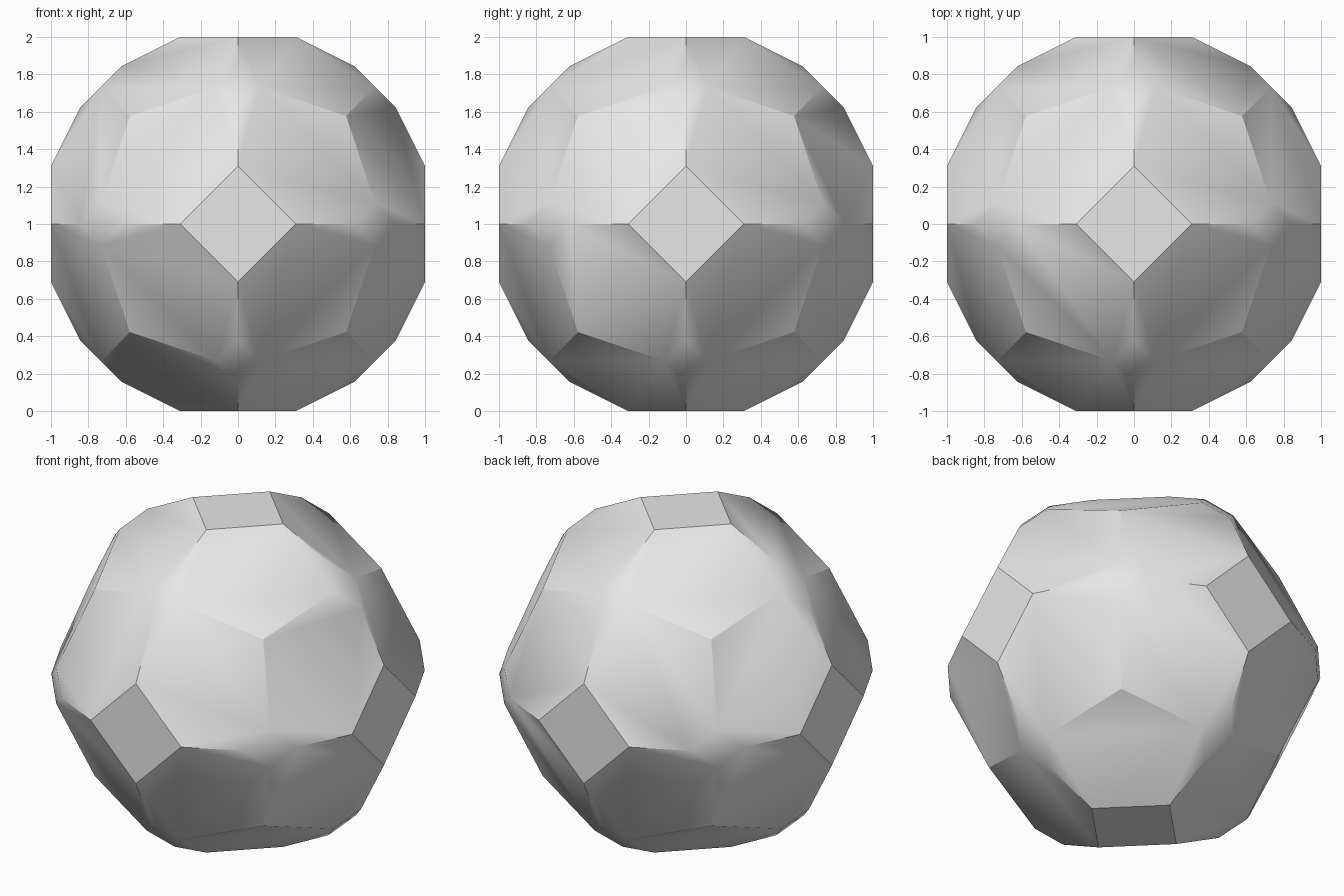
import bpy
import bmesh
import math
from itertools import permutations, product
from mathutils import Vector

if "Cube" in bpy.data.objects:
    bpy.data.objects.remove(bpy.data.objects["Cube"], do_unlink=True)

# Plain grey material
grey = bpy.data.materials.new("light_grey")
grey.use_nodes = True
colour = (0.8, 0.8, 0.8, 1)
grey.diffuse_color = colour
grey.node_tree.nodes["Principled BSDF"].inputs["Base Color"].default_value = colour

# Kite planes are x + y + 2z = kite, edge cuts are x + z = cut
square = 0.31
kite = 2 + square
cut = 1.465
corners = [
    (square, 0, 1),                              # square facets on the axes
    (2 * cut - kite, 0, kite - cut),             # long tips of the small rhombi
    (cut / 2, kite - 1.5 * cut, cut / 2),        # short tips of the small rhombi
    (kite / 4, kite / 4, kite / 4),              # three-way corners
]

# Spread the corners by full cubic symmetry
points = set()
for corner in corners:
    for order in permutations(corner):
        for signs in product((-1, 1), repeat=3):
            points.add(tuple(round(c * s, 6) + 0.0 for c, s in zip(order, signs)))

# Wrap the points and merge coplanar triangles into whole facets
bm = bmesh.new()
for point in sorted(points):
    bm.verts.new(Vector(point) + Vector((0, 0, 1)))
bmesh.ops.convex_hull(bm, input=bm.verts[:])
bmesh.ops.dissolve_limit(bm, angle_limit=math.radians(2), verts=bm.verts[:], edges=bm.edges[:])
bmesh.ops.recalc_face_normals(bm, faces=bm.faces[:])

mesh = bpy.data.meshes.new("faceted_ball")
bm.to_mesh(mesh)
bm.free()
mesh.materials.append(grey)
ball = bpy.data.objects.new("faceted_ball", mesh)
bpy.context.collection.objects.link(ball)

# Soften only the shallow rhombus edges
for obj in bpy.context.selected_objects:
    obj.select_set(False)
ball.select_set(True)
bpy.context.view_layer.objects.active = ball
bpy.ops.object.shade_smooth_by_angle(angle=math.radians(31))
